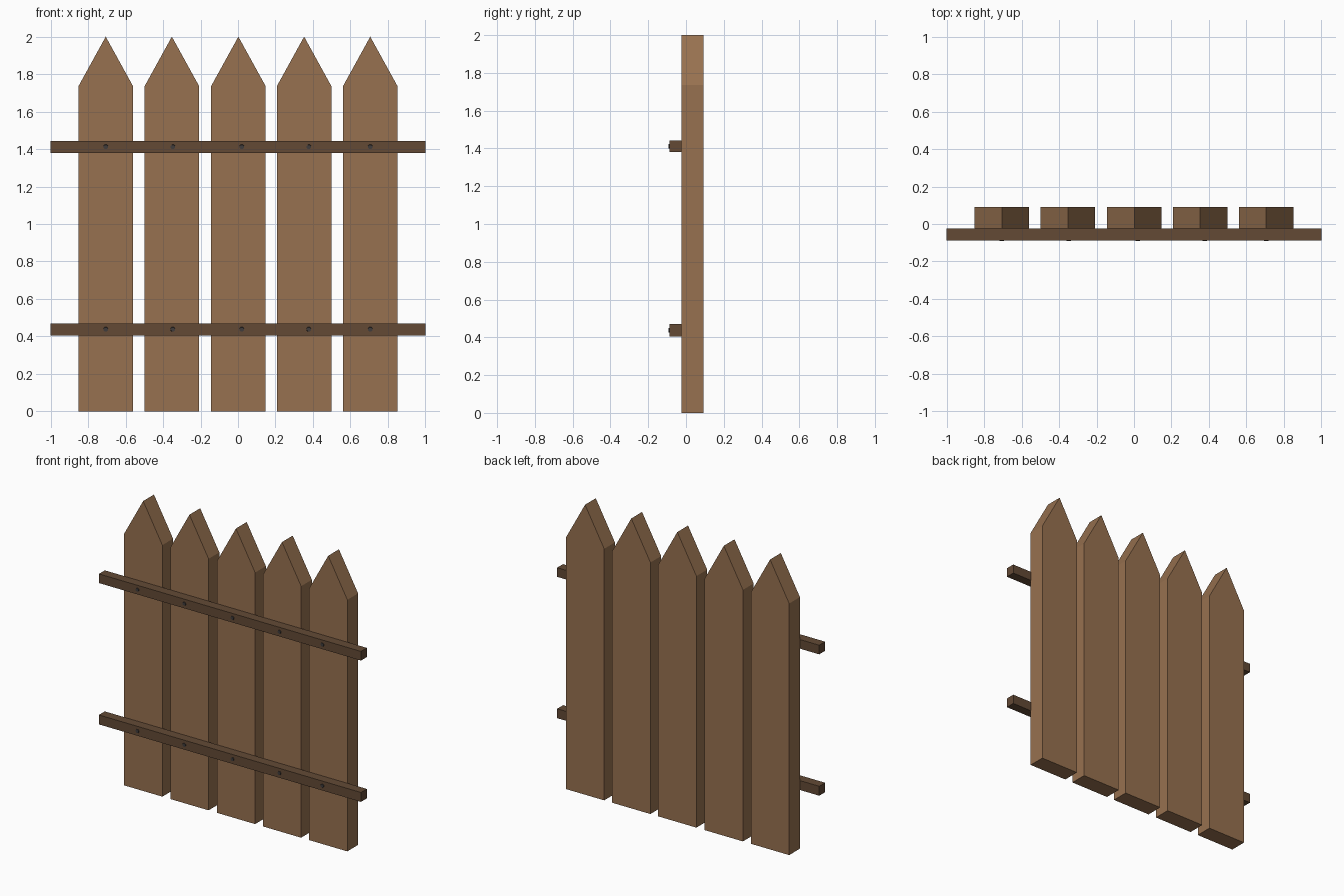
import bpy, bmesh, math
from mathutils import Matrix

if "Cube" in bpy.data.objects:
    bpy.data.objects.remove(bpy.data.objects["Cube"])


def material(name, rgb):
    m = bpy.data.materials.new(name)
    m.diffuse_color = (*rgb, 1)
    m.use_nodes = True
    m.node_tree.nodes["Principled BSDF"].inputs["Base Color"].default_value = m.diffuse_color
    return m


PICKET = material("picket_wood", (0.31, 0.165, 0.08))
RAIL = material("rail_wood", (0.125, 0.068, 0.036))
NAIL = material("nail_metal", (0.05, 0.045, 0.045))


def finish(name, bm, mat):
    bmesh.ops.recalc_face_normals(bm, faces=bm.faces)
    me = bpy.data.meshes.new(name)
    bm.to_mesh(me)
    bm.free()
    me.materials.append(mat)
    bpy.context.collection.objects.link(bpy.data.objects.new(name, me))


def prism(name, outline, y0, y1, mat):
    """Extrude an x-z outline from y0 to y1."""
    bm = bmesh.new()
    face = bm.faces.new([bm.verts.new((x, y0, z)) for x, z in outline])
    ext = bmesh.ops.extrude_face_region(bm, geom=[face])["geom"]
    for v in ext:
        if isinstance(v, bmesh.types.BMVert):
            v.co.y = y1
    finish(name, bm, mat)


# Pointed pickets
W, SHOULDER, TOP = 0.146, 1.735, 2.0
for i, x in enumerate((-0.706, -0.353, 0.002, 0.353, 0.706)):
    prism(f"picket_{i + 1}",
          [(x - W, 0), (x + W, 0), (x + W, SHOULDER), (x, TOP), (x - W, SHOULDER)],
          -0.025, 0.092, PICKET)

# Horizontal rails with a nail head at each picket
for label, z0, z1 in (("lower", 0.405, 0.470), ("upper", 1.380, 1.443)):
    prism(f"{label}_rail", [(-1, z0), (1, z0), (1, z1), (-1, z1)], -0.088, -0.024, RAIL)
    for i, x in enumerate((-0.706, -0.348, 0.02, 0.378, 0.706)):
        bm = bmesh.new()
        place = Matrix.Translation((x, -0.084, (z0 + z1) / 2)) @ Matrix.Rotation(math.pi / 2, 4, 'X') \
            @ Matrix.Rotation(math.pi / 8, 4, 'Z')
        bmesh.ops.create_cone(bm, cap_ends=True, segments=8, radius1=0.016,
                              radius2=0.012, depth=0.016, matrix=place)
        finish(f"{label}_nail_{i + 1}", bm, NAIL)
